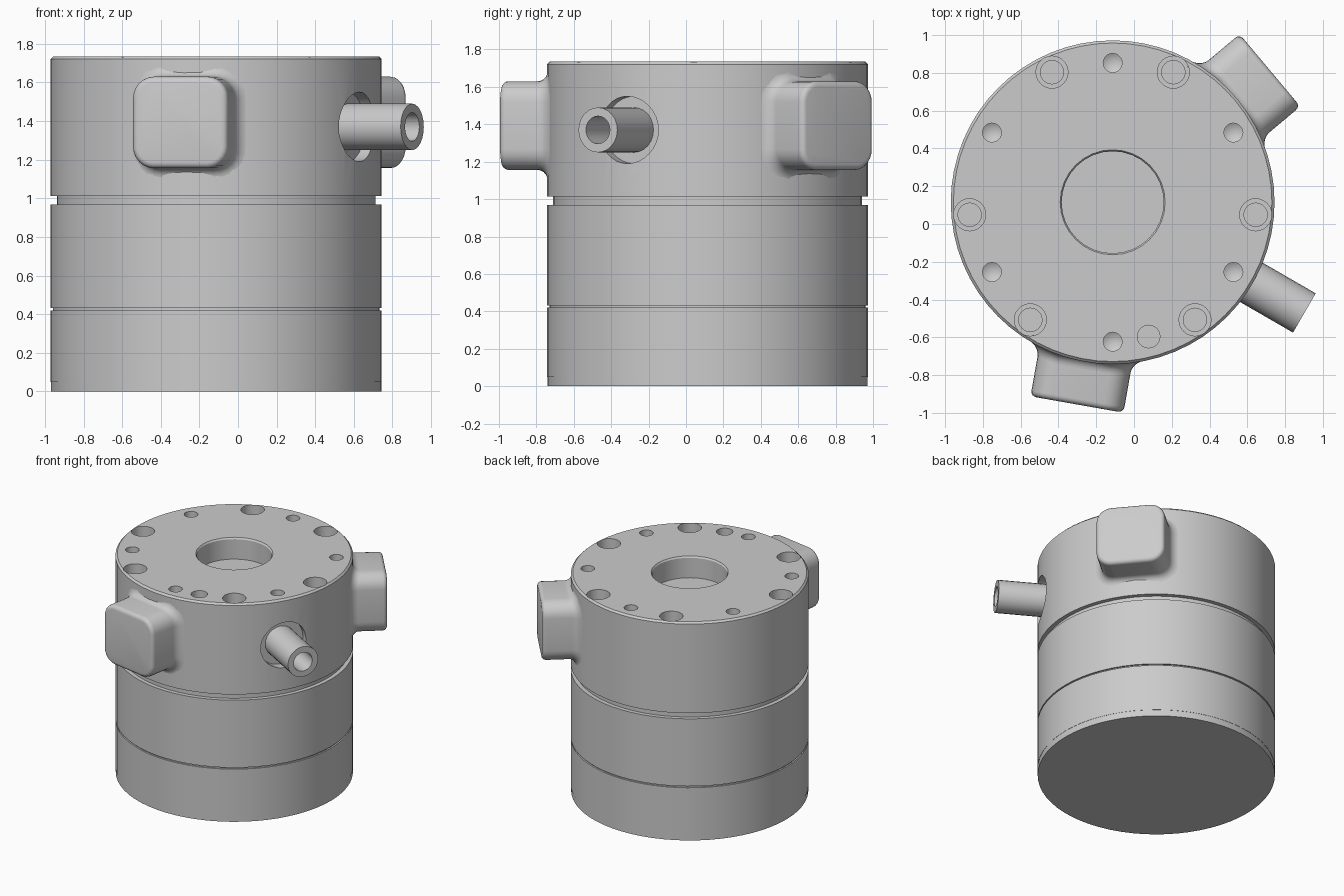
import bpy
import bmesh
from math import radians, sin, cos, pi, sqrt
from mathutils import Matrix, Vector

cube = bpy.data.objects.get("Cube")
if cube:
    bpy.data.objects.remove(cube, do_unlink=True)

R = 0.857            # housing radius
TOP = 1.735          # housing height
AXIS = Matrix.Translation((-0.113, 0.115, 0))

grey = bpy.data.materials.new("machined grey")
grey.use_nodes = True
grey.diffuse_color = (0.6, 0.6, 0.6, 1)
grey.node_tree.nodes["Principled BSDF"].inputs["Base Color"].default_value = (0.6, 0.6, 0.6, 1)


def lathe(bm, profile, steps, matrix):
    """Revolve (radius, height) points about z, then place the solid."""
    part = bmesh.new()
    verts = [part.verts.new((r, 0, z)) for r, z in profile]
    edges = [part.edges.new(pair) for pair in zip(verts, verts[1:])]
    bmesh.ops.spin(part, geom=verts + edges, axis=(0, 0, 1), cent=(0, 0, 0),
                   angle=2 * pi, steps=steps)
    bmesh.ops.remove_doubles(part, verts=part.verts, dist=1e-5)
    bmesh.ops.recalc_face_normals(part, faces=part.faces)
    part.transform(matrix)
    mesh = bpy.data.meshes.new("turned")
    part.to_mesh(mesh)
    part.free()
    bm.from_mesh(mesh)
    bpy.data.meshes.remove(mesh)


def make_object(name, bm):
    mesh = bpy.data.meshes.new(name)
    bm.to_mesh(mesh)
    bm.free()
    mesh.materials.append(grey)
    obj = bpy.data.objects.new(name, mesh)
    bpy.context.collection.objects.link(obj)
    return obj


def smooth(obj):
    bpy.ops.object.select_all(action="DESELECT")
    obj.select_set(True)
    bpy.context.view_layer.objects.active = obj
    bpy.ops.object.shade_smooth_by_angle(angle=radians(32))


def on_top(radius, degrees):
    a = radians(degrees)
    return AXIS @ Matrix.Translation((radius * cos(a), radius * sin(a), TOP))


def radial(degrees, z):
    """Local z points outward from the housing, local y points up."""
    a = radians(degrees)
    out, up = Vector((cos(a), sin(a), 0)), Vector((0, 0, 1))
    side = up.cross(out)
    return AXIS @ Matrix.Translation((0, 0, z)) @ Matrix((side, up, out)).transposed().to_4x4()


# Housing: stacked cylinders with grooves
bm = bmesh.new()
lathe(bm, [(0, 0), (R - 0.002, 0), (R - 0.002, 0.05), (R, 0.05), (R, 0.42),
           (R - 0.012, 0.42), (R - 0.012, 0.432), (R, 0.432), (R, 0.968),
           (R - 0.032, 0.968), (R - 0.032, 1.013), (R, 1.013),
           (R, TOP - 0.014), (R - 0.014, TOP), (0, TOP)], 64, AXIS)
housing = make_object("housing", bm)

# Cutters: central bore, bolt holes, port recess
cut = bmesh.new()
lathe(cut, [(0, -0.17), (0.27, -0.17), (0.27, -0.012), (0.278, 0), (0.278, 0.05), (0, 0.05)],
      32, on_top(0, 0))
for k in range(6):
    # threaded hole with a conical floor
    lathe(cut, [(0, -0.17), (0.05, -0.14), (0.05, 0.05), (0, 0.05)], 20, on_top(0.738, 90 + 60 * k))
for angle in (65, 115, 185, 235, 305, 355):
    # counterbored bolt hole
    lathe(cut, [(0, -0.3), (0.062, -0.3), (0.062, -0.16), (0.085, -0.16), (0.085, 0.05), (0, 0.05)],
          24, on_top(0.76, angle))
lathe(cut, [(0, -0.15), (0.06, -0.15), (0.06, 0.05), (0, 0.05)], 24, on_top(0.736, -75))
PORT = radial(-30, 1.37)
lathe(cut, [(0, 0.785), (0.18, 0.785), (0.18, 1), (0, 1)], 32, PORT)
cutter = make_object("hole_cutter", cut)
cutter.hide_render = True

mod = housing.modifiers.new("holes", "BOOLEAN")
mod.operation = "DIFFERENCE"
mod.solver = "EXACT"
mod.object = cutter
bpy.context.view_layer.objects.active = housing
bpy.ops.object.modifier_apply(modifier=mod.name)
bpy.data.objects.remove(cutter, do_unlink=True)
smooth(housing)

# Port tube
bm = bmesh.new()
lathe(bm, [(0, 0.74), (0.12, 0.74), (0.12, 1.172), (0.074, 1.172), (0.074, 0.8), (0, 0.8)], 24, PORT)
smooth(make_object("port_tube", bm))


def outline(offset):
    """Rounded rectangle grown by offset."""
    w, h, c = 0.25, 0.237, 0.11
    points = []
    for i, (sx, sy) in enumerate(((1, 1), (-1, 1), (-1, -1), (1, -1))):
        for j in range(7):
            a = radians(90 * i + 15 * j)
            points.append((sx * (w - c) + (c + offset) * cos(a),
                           sy * (h - c) + (c + offset) * sin(a)))
    return points


def pod(name, angle):
    """Rounded block that blends into the curved wall."""
    fillet, edge, face = 0.055, 0.03, 1.087
    rings = [[(u, v, sqrt(R * R - u * u) - 0.04) for u, v in outline(fillet)]]
    for k in range(6):
        t = k * pi / 10
        rings.append([(u, v, sqrt(R * R - u * u) - 0.002 + fillet * (1 - cos(t)))
                      for u, v in outline(fillet * (1 - sin(t)))])
    for k in range(5):
        t = k * pi / 8
        rings.append([(u, v, face - edge * (1 - sin(t)))
                      for u, v in outline(-edge * (1 - cos(t)))])
    bm = bmesh.new()
    loops = [[bm.verts.new(p) for p in ring] for ring in rings]
    for low, high in zip(loops, loops[1:]):
        for i in range(len(low)):
            j = (i + 1) % len(low)
            bm.faces.new((low[i], low[j], high[j], high[i]))
    bm.faces.new(loops[-1])
    bm.transform(radial(angle, 1.393))
    smooth(make_object(name, bm))


pod("front_pod", 260)
pod("rear_pod", 40)
